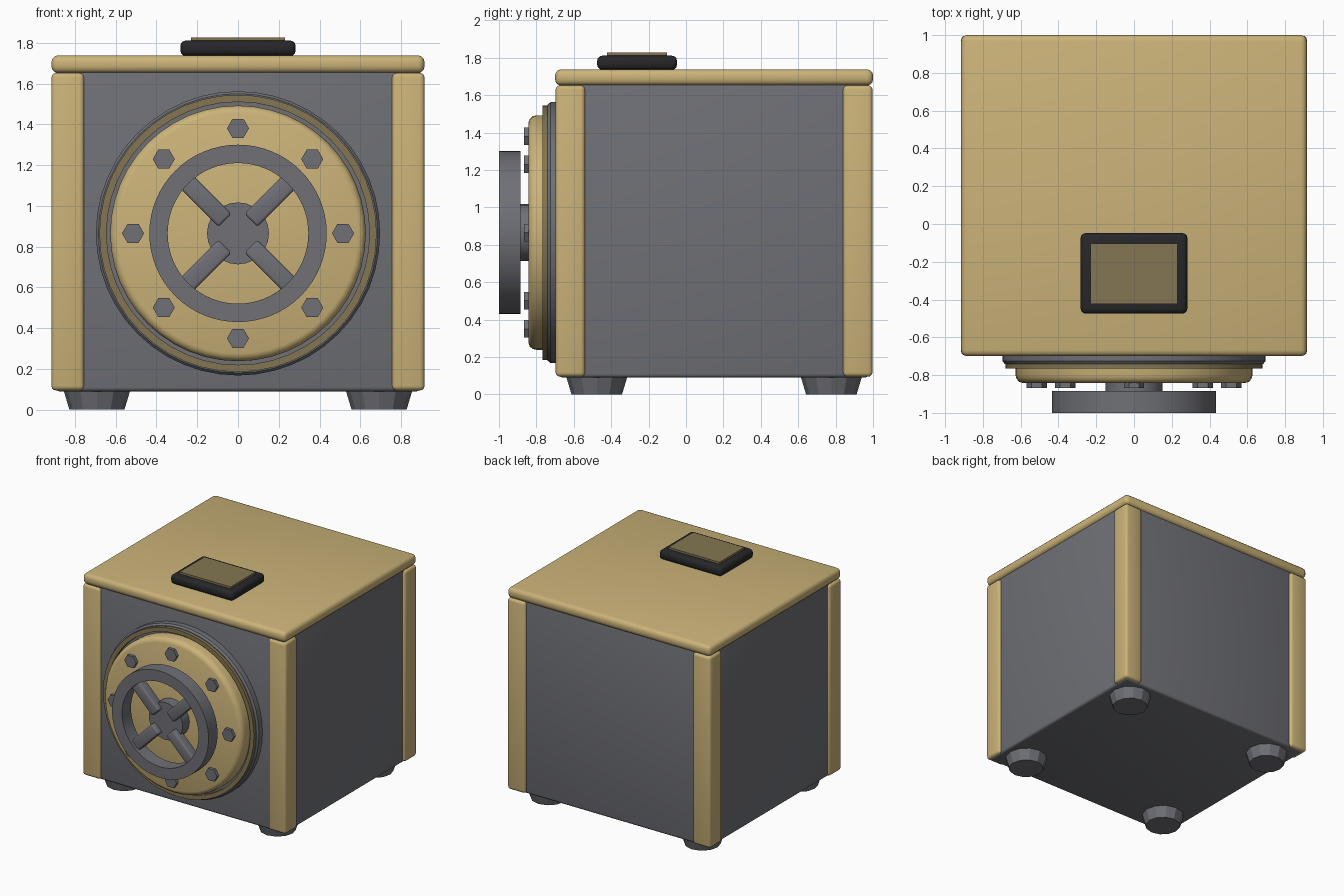
import bpy, bmesh, math
from mathutils import Matrix, Vector

cube = bpy.data.objects.get("Cube")
if cube:
    bpy.data.objects.remove(cube, do_unlink=True)


def material(name, r, g, b):
    m = bpy.data.materials.new(name)
    m.use_nodes = True
    m.diffuse_color = (r, g, b, 1)
    bsdf = next(n for n in m.node_tree.nodes if n.type == 'BSDF_PRINCIPLED')
    bsdf.inputs["Base Color"].default_value = (r, g, b, 1)
    return m


brass = material("brass", 0.60, 0.45, 0.19)
aged = material("aged_brass", 0.23, 0.18, 0.085)
steel = material("grey_steel", 0.16, 0.163, 0.182)
black = material("black_trim", 0.02, 0.02, 0.022)

DOOR_Z = 0.865     # height of the door axis
MID_Y = 0.15       # middle of the cabinet in depth


def finish(name, bm, mat, smooth=True):
    bmesh.ops.recalc_face_normals(bm, faces=bm.faces)
    mesh = bpy.data.meshes.new(name)
    bm.to_mesh(mesh)
    bm.free()
    mesh.materials.append(mat)
    obj = bpy.data.objects.new(name, mesh)
    bpy.context.collection.objects.link(obj)
    if smooth:
        bpy.ops.object.select_all(action='DESELECT')
        obj.select_set(True)
        bpy.context.view_layer.objects.active = obj
        bpy.ops.object.shade_smooth_by_angle(angle=math.radians(30))
    return obj


def box(name, low, high, mat, bevel=0.0, turn=None):
    """Box between two corners, with rounded edges and an optional transform."""
    low, high = Vector(low), Vector(high)
    bm = bmesh.new()
    bmesh.ops.create_cube(bm, size=1)
    bmesh.ops.scale(bm, vec=high - low, verts=bm.verts)
    bmesh.ops.translate(bm, vec=(low + high) / 2, verts=bm.verts)
    if bevel:
        bmesh.ops.bevel(bm, geom=bm.edges[:], offset=bevel, segments=3,
                        profile=0.5, affect='EDGES')
    if turn:
        bmesh.ops.transform(bm, matrix=turn, verts=bm.verts)
    return finish(name, bm, mat)


def turned(name, profile, mat, sides=48, hollow=False, x=0, z=DOOR_Z):
    """Spin a (radius, y) profile round an axis along y."""
    bm = bmesh.new()
    rings = []
    for r, y in profile:
        angles = [2 * math.pi * i / sides for i in range(sides)]
        rings.append([bm.verts.new((x + r * math.cos(a), y, z + r * math.sin(a)))
                      for a in angles])
    pairs = list(zip(rings, rings[1:]))
    if hollow:
        pairs.append((rings[-1], rings[0]))
    else:
        bm.faces.new(rings[0])
        bm.faces.new(rings[-1])
    for a, b in pairs:
        for i in range(sides):
            j = (i + 1) % sides
            bm.faces.new((a[i], a[j], b[j], b[i]))
    return finish(name, bm, mat)


# Cabinet and lid
box("cabinet_body", (-0.895, -0.68, 0.09), (0.895, 0.975, 1.68), steel, 0.02)
box("lid", (-0.915, -0.70, 1.652), (0.915, 1.0, 1.738), brass, 0.032)

# Corner posts and tapered feet
for sx, side in ((-1, "right"), (1, "left")):
    for sy, end in ((-1, "front"), (1, "back")):
        xs = sorted((sx * 0.755, sx * 0.915))
        ys = sorted((MID_Y + sy * 0.69, MID_Y + sy * 0.847))
        box(f"{end}_{side}_post", (xs[0], ys[0], 0.095), (xs[1], ys[1], 1.652),
            brass, 0.022)
        bm = bmesh.new()
        bmesh.ops.create_cone(bm, cap_ends=True, segments=12, radius1=0.135,
                              radius2=0.165, depth=0.1)
        bmesh.ops.translate(bm, vec=(sx * 0.692, MID_Y + sy * 0.627, 0.05),
                            verts=bm.verts)
        finish(f"{end}_{side}_foot", bm, steel, smooth=False)

# Round door, stacked from the frame outwards
turned("door_frame", [(0.697, -0.67), (0.697, -0.725), (0.685, -0.74)], steel)
turned("door_seal_ring", [(0.68, -0.73), (0.68, -0.766), (0.645, -0.766),
                          (0.645, -0.73)], aged, hollow=True)
turned("door", [(0.627, -0.72), (0.627, -0.80), (0.622, -0.82),
                (0.609, -0.835), (0.59, -0.842)], brass)

# Hexagonal bolts
for i in range(8):
    a = i * math.pi / 4
    turned(f"bolt_{i + 1}", [(0.054, -0.83), (0.054, -0.867)], steel, 6,
           x=0.515 * math.cos(a), z=DOOR_Z + 0.515 * math.sin(a))

# Hand wheel: hub, rim and diagonal spokes
turned("wheel_hub", [(0.152, -0.83), (0.152, -0.93)], steel, 24)
turned("wheel_rim", [(0.435, -0.885), (0.435, -1.0), (0.345, -1.0),
                     (0.345, -0.885)], steel, 64, hollow=True)
for i in range(4):
    turn = (Matrix.Translation((0, 0, DOOR_Z))
            @ Matrix.Rotation(math.pi / 4 + i * math.pi / 2, 4, 'Y'))
    box(f"wheel_spoke_{i + 1}", (0.09, -0.975, -0.045), (0.385, -0.892, 0.045),
        steel, 0.014, turn)

# Display on the lid
box("display_case", (-0.283, -0.475, 1.735), (0.283, -0.048, 1.811), black, 0.028)
box("display_plate", (-0.23, -0.423, 1.80), (0.23, -0.102, 1.827), aged)
